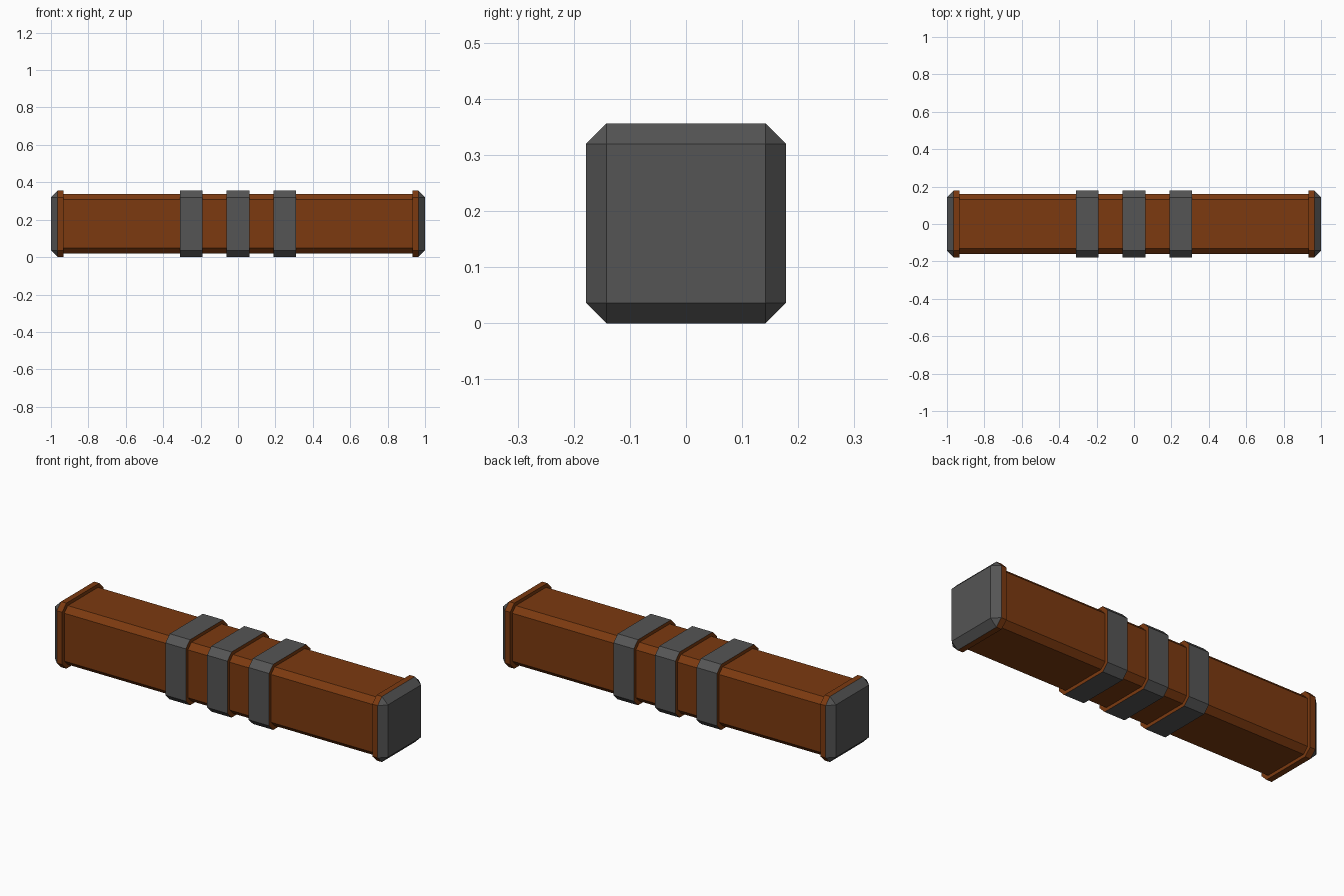
import bpy, bmesh

if "Cube" in bpy.data.objects:
    bpy.data.objects.remove(bpy.data.objects["Cube"])

ZC = 0.178      # height of the beam axis
BEAM, BEAM_CUT = 0.16, 0.03
OUT, OUT_CUT = 0.178, 0.036


def material(name, rgb):
    m = bpy.data.materials.new(name)
    m.diffuse_color = (*rgb, 1.0)
    m.use_nodes = True
    m.node_tree.nodes["Principled BSDF"].inputs["Base Color"].default_value = m.diffuse_color
    return m


brown = material("brown wood", (0.20, 0.042, 0.005))
gray = material("dark gray metal", (0.09, 0.09, 0.09))


def octagon(x, h, c):
    """Square ring of half size h with corners cut by c."""
    k = h - c
    return [(x, y, ZC + z) for y, z in ((h, -k), (h, k), (k, h), (-k, h),
                                        (-h, k), (-h, -k), (-k, -h), (k, -h))]


def prism(name, x0, x1, h, c, mats, side_index=0):
    """Cut-corner bar along x; its end faces may use another material."""
    bm = bmesh.new()
    a = [bm.verts.new(p) for p in octagon(x0, h, c)]
    b = [bm.verts.new(p) for p in octagon(x1, h, c)]
    for i in range(8):
        j = (i + 1) % 8
        bm.faces.new((a[i], a[j], b[j], b[i]))
    for ring in (a, b):
        bm.faces.new(ring).material_index = side_index
    return finish(bm, name, mats)


def finish(bm, name, mats):
    bmesh.ops.recalc_face_normals(bm, faces=bm.faces)
    mesh = bpy.data.meshes.new(name)
    bm.to_mesh(mesh)
    bm.free()
    for m in mats:
        mesh.materials.append(m)
    ob = bpy.data.objects.new(name, mesh)
    bpy.context.collection.objects.link(ob)
    return ob


def end_cap(name, s):
    """Metal end plate with bevelled rim and corner triangles."""
    bm = bmesh.new()
    k = OUT - OUT_CUT
    rim = [bm.verts.new(p) for p in octagon(s * (1 - OUT_CUT), OUT, OUT_CUT)]
    tip = [bm.verts.new((s, y, ZC + z)) for y, z in ((k, -k), (k, k), (-k, k), (-k, -k))]
    bm.faces.new(tip)
    bm.faces.new(rim)
    for i in range(4):
        j = (i + 1) % 4
        bm.faces.new((rim[2 * i], rim[2 * i + 1], tip[j], tip[i]))
        bm.faces.new((rim[2 * i + 1], rim[(2 * i + 2) % 8], tip[j]))
    return finish(bm, name, [gray])


# Long wooden beam
prism("beam", -0.95, 0.95, BEAM, BEAM_CUT, [brown])

# Three metal bands with wooden shoulders
for label, x in (("left", -0.25), ("middle", 0.0), ("right", 0.25)):
    prism(label + "_band", x - 0.061, x + 0.061, OUT, OUT_CUT, [gray, brown], 1)

# Wooden collars and metal caps at both ends
for label, s in (("left", -1), ("right", 1)):
    x0, x1 = sorted((s * 0.932, s * (1 - OUT_CUT)))
    prism(label + "_collar", x0, x1, OUT, OUT_CUT, [brown])
    end_cap(label + "_end_cap", s)
